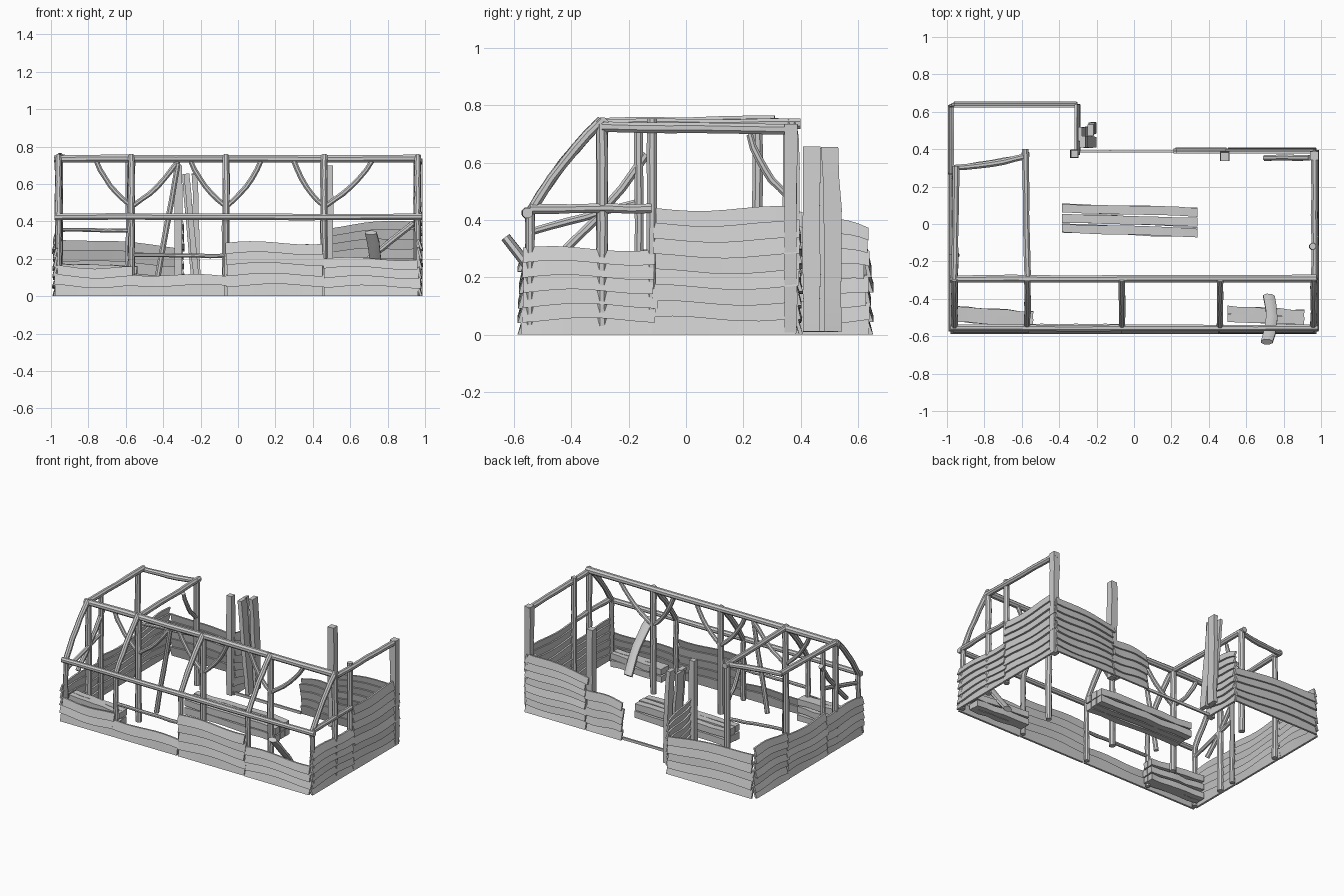
import bpy, bmesh, math, random
from mathutils import Vector as V

random.seed(4)
old = bpy.data.objects.get("Cube")
if old:
    bpy.data.objects.remove(old)

grey = bpy.data.materials.new("weathered_grey")
grey.use_nodes = True
COLOR = (0.6, 0.6, 0.6, 1)
grey.diffuse_color = COLOR
grey.node_tree.nodes["Principled BSDF"].inputs["Base Color"].default_value = COLOR


def finish(name, bm, angle):
    bmesh.ops.recalc_face_normals(bm, faces=bm.faces)
    me = bpy.data.meshes.new(name)
    bm.to_mesh(me)
    bm.free()
    me.materials.append(grey)
    ob = bpy.data.objects.new(name, me)
    bpy.context.collection.objects.link(ob)
    bpy.ops.object.select_all(action="DESELECT")
    ob.select_set(True)
    bpy.context.view_layer.objects.active = ob
    bpy.ops.object.shade_smooth_by_angle(angle=math.radians(angle))


def skin(bm, rings):
    """Join rings of points into a closed solid."""
    vs = [[bm.verts.new(p) for p in ring] for ring in rings]
    n = len(vs[0])
    for a, b in zip(vs, vs[1:]):
        for i in range(n):
            j = (i + 1) % n
            bm.faces.new((a[i], a[j], b[j], b[i]))
    bm.faces.new(vs[0][::-1])
    bm.faces.new(vs[-1])


def log(name, a, b, r=0.019, ry=None, bow=(0, 0, 0), sides=8, wobble=0.002):
    """Rough timber from a to b; four sides make a board."""
    a, b, bow = V(a), V(b), V(bow)
    ry = ry or r
    t = (b - a).normalized()
    ref = V((1, 0, 0)) if abs(t.z) > 0.8 else V((0, 0, 1))
    u = t.cross(ref).normalized()
    v = u.cross(t)
    k = math.sqrt(2) if sides == 4 else 1
    rings = []
    for s in range(7):
        f = s / 6
        c = a.lerp(b, f) + bow * 4 * f * (1 - f)
        c += (u * random.uniform(-1, 1) + v * random.uniform(-1, 1)) * wobble
        g = k * random.uniform(0.93, 1.07)
        ring = []
        for i in range(sides):
            w = 2 * math.pi * (i + 0.5) / sides
            ring.append(c + u * r * g * math.cos(w) + v * ry * g * math.sin(w))
        rings.append(ring)
    bm = bmesh.new()
    skin(bm, rings)
    finish(name, bm, 40)


def siding(name, p0, p1, h0, h1):
    """Overlapping wavy boards, each leaning out at its lower edge."""
    p0, p1 = V((*p0, 0)), V((*p1, 0))
    d = (p1 - p0).normalized()
    n = V((d.y, -d.x, 0))
    rows = max(2, round((h0 + h1) / 2 / 0.052))
    bm = bmesh.new()
    phase = random.uniform(0, 6)
    for k in range(rows):
        e0, e1 = random.uniform(-0.012, 0.01), random.uniform(-0.01, 0.012)
        lean = random.uniform(0.016, 0.024)
        a, b = p0 + d * e0, p1 + d * e1
        rings = []
        for s in range(9):
            f = s / 8
            c = a.lerp(b, f)
            h = h0 + (h1 - h0) * f

            def edge(i):
                wave = 0.009 * math.sin(5.5 * f + phase + i * 0.3)
                return max(0, h * i / rows + (wave if i else 0))
            lo, hi = edge(k), edge(k + 1) + (0.008 if k < rows - 1 else 0)
            rings.append([c + n * lean + V((0, 0, lo)), c + n * 0.004 + V((0, 0, hi)),
                          c - n * 0.008 + V((0, 0, hi)), c + n * (lean - 0.014) + V((0, 0, lo))])
        skin(bm, rings)
    finish(name, bm, 30)


# Plank walls, running counter-clockwise
L, R, F, B = -0.97, 0.965, -0.565, 0.63
BAYS = [-0.96, -0.57, -0.065, 0.46, 0.96]
siding("front_wall_1", (L, F), (-0.57, F), 0.16, 0.15)
siding("front_wall_2", (-0.57, F), (-0.065, F), 0.12, 0.105)
siding("front_wall_3", (-0.065, F), (0.46, F), 0.285, 0.285)
siding("front_wall_4", (0.46, F), (R, F), 0.2, 0.2)
siding("right_wall_low", (R, F), (R, -0.11), 0.3, 0.3)
siding("right_wall_high", (R, -0.11), (R, 0.385), 0.44, 0.44)
siding("back_wall_right", (R, 0.385), (0.5, 0.385), 0.41, 0.37)
siding("back_wall_low", (0.5, 0.385), (0.22, 0.385), 0.28, 0.26)
siding("step_wall", (-0.31, 0.38), (-0.31, B), 0.44, 0.37)
siding("back_room_wall", (-0.3, B), (L, B), 0.26, 0.31)
siding("left_wall_back", (L, B), (L, 0.27), 0.35, 0.33)
siding("left_wall_middle", (L, 0.27), (L, -0.165), 0.29, 0.29)
siding("left_wall_front", (L, -0.165), (L, F), 0.27, 0.26)
log("doorway_sill", (-0.3, 0.388, 0.01), (0.22, 0.388, 0.01), 0.006, 0.009, sides=4, wobble=0)

# Front frame: posts, rafters, eaves rail and ridge beam
RY, RZ, EY, EZ = -0.293, 0.735, -0.545, 0.425
for i, x in enumerate(BAYS):
    log(f"ridge_post_{i}", (x, RY, 0), (x, RY, RZ), 0.021)
    log(f"front_post_{i}", (x, EY, 0), (x, EY, EZ), 0.017)
    log(f"rafter_{i}", (x, EY, EZ), (x, RY, RZ + 0.015), 0.018, bow=(0, -0.008, 0.012))
log("ridge_beam", (-0.985, RY, RZ), (0.975, RY, RZ), 0.022)
log("eaves_rail", (-0.98, EY - 0.01, EZ), (0.985, EY - 0.01, EZ), 0.019)
log("front_low_rail", (-0.57, EY, 0.22), (-0.065, EY, 0.215), 0.012)

# Curved braces rising from the ridge posts
for x, left, right in ((-0.57, 0.19, 0.25), (-0.065, 0.19, 0.19), (0.46, 0.16, 0.26)):
    for side, reach in ((-1, left), (1, right)):
        log("ridge_brace", (x, RY, 0.48), (x + side * reach, RY, 0.725), 0.015,
            bow=(side * 0.015, 0, -0.015))
log("leaning_pole", (-0.43, RY, 0.1), (-0.32, RY, 0.71), 0.016)

# Right side frame
log("right_top_rail", (0.965, RY, 0.725), (0.965, 0.39, 0.715), 0.019)
log("right_corner_post", (0.965, 0.365, 0), (0.965, 0.365, 0.735), 0.022, sides=4)
log("right_middle_post", (0.955, -0.12, 0), (0.955, -0.12, 0.755), 0.019)
log("right_low_rail", (0.965, EY, 0.44), (0.965, -0.12, 0.44), 0.018)
log("back_post", (0.485, 0.362, 0), (0.485, 0.362, 0.7), 0.024, sides=4)
log("back_brace", (0.7, 0.355, 0.2), (0.94, 0.355, 0.39), 0.017)

# Left room frame
log("left_top_rail", (-0.96, RY, 0.74), (-0.95, 0.31, 0.745), 0.019)
log("inner_top_rail", (-0.57, RY, 0.735), (-0.58, 0.4, 0.735), 0.019)
log("cross_rail", (-0.96, 0.3, 0.74), (-0.57, 0.365, 0.735), 0.018, bow=(0, -0.01, 0))
log("cross_low_rail", (-0.96, 0.3, 0.355), (-0.57, 0.365, 0.35), 0.011)
log("left_back_post", (-0.955, 0.25, 0), (-0.955, 0.25, 0.74), 0.02)
log("left_middle_post", (-0.95, -0.165, 0), (-0.95, -0.165, 0.73), 0.017)
log("inner_post", (-0.58, 0.37, 0), (-0.58, 0.37, 0.74), 0.021)
log("inner_brace", (-0.58, 0.36, 0.48), (-0.58, 0.22, 0.7), 0.014, bow=(0, -0.015, -0.015))
log("left_brace", (-0.955, -0.42, 0.3), (-0.955, -0.14, 0.63), 0.016, bow=(0, 0.01, -0.01))
log("left_low_brace", (-0.955, -0.54, 0.36), (-0.955, -0.17, 0.46), 0.014)
log("step_post", (-0.32, 0.375, 0), (-0.32, 0.375, 0.7), 0.02, sides=4)

# Tall boards leaning on the step wall
for i, y in enumerate((0.44, 0.505)):
    log("leaning_board", (-0.215, y + 0.01 * i, 0.01), (-0.275 + 0.045 * i, y, 0.655),
        0.03, 0.015, sides=4, wobble=0.004)
log("leaning_board_back", (-0.235, 0.475, 0.01), (-0.29, 0.48, 0.65), 0.04, 0.01, sides=4)

# Timber piles on the ground
for layer in range(2):
    for i, y in enumerate((-0.035, 0.02, 0.075)):
        log("centre_pile", (-0.385, y + 0.01, 0.03 + 0.055 * layer),
            (0.34, y - 0.01, 0.03 + 0.055 * layer), 0.023, sides=4, wobble=0.004)
for i, y in enumerate((-0.515, -0.475)):
    for layer in range(3):
        log("left_pile", (-0.95, y + 0.015, 0.03 + 0.06 * layer),
            (-0.54, y - 0.015, 0.03 + 0.055 * layer), 0.021, sides=4, wobble=0.004)
    for layer in range(2):
        log("right_pile", (0.5, y + 0.015, 0.03 + 0.05 * layer),
            (0.91, y - 0.005, 0.03 + 0.05 * layer), 0.021, sides=4, wobble=0.004)
log("propped_log", (0.72, -0.385, 0.02), (0.71, -0.63, 0.34), 0.033, 0.018, bow=(0.02, 0, 0))
